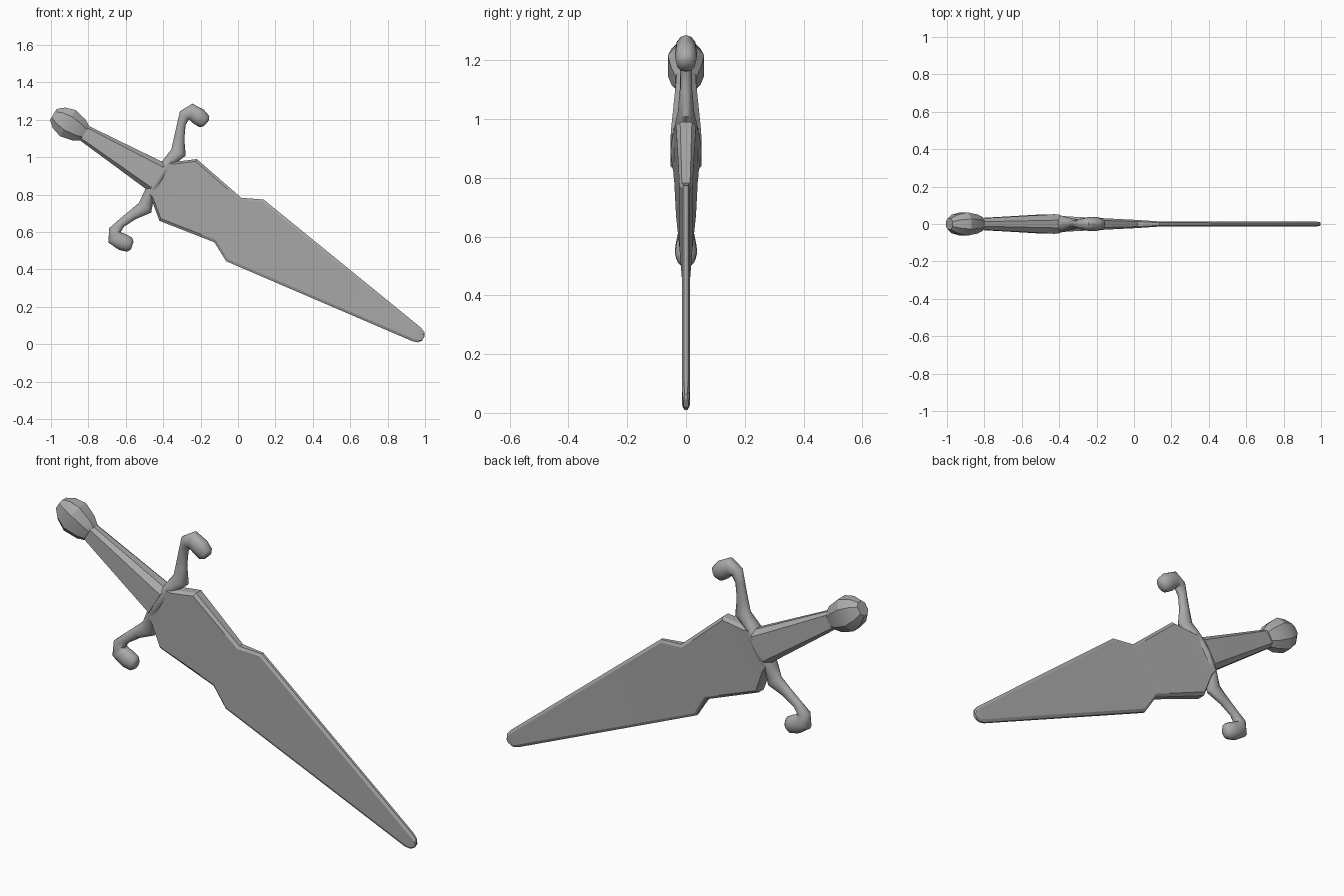
import bpy, bmesh, math
from mathutils import Vector, Matrix

cube = bpy.data.objects.get("Cube")
if cube:
    bpy.data.objects.remove(cube, do_unlink=True)

steel = bpy.data.materials.new("grey steel")
steel.use_nodes = True
GREY = (0.4, 0.4, 0.4, 1)
steel.diffuse_color = GREY
steel.node_tree.nodes["Principled BSDF"].inputs["Base Color"].default_value = GREY

# The dagger lies along local x (tip at +x), then tilts tip-down
PLACE = Matrix.Translation((-0.32, 0, 0.825)) @ Matrix.Rotation(math.radians(31.2), 4, 'Y')


def loft(name, rings, angle):
    """Skin a list of equal rings, cap both ends."""
    bm = bmesh.new()
    rows = [[bm.verts.new(PLACE @ Vector(p)) for p in ring] for ring in rings]
    n = len(rows[0])
    for a, b in zip(rows, rows[1:]):
        for i in range(n):
            j = (i + 1) % n
            bm.faces.new((a[i], a[j], b[j], b[i]))
    bm.faces.new(rows[0])
    bm.faces.new(rows[-1])
    bmesh.ops.recalc_face_normals(bm, faces=bm.faces)
    mesh = bpy.data.meshes.new(name)
    bm.to_mesh(mesh)
    bm.free()
    mesh.materials.append(steel)
    obj = bpy.data.objects.new(name, mesh)
    bpy.context.collection.objects.link(obj)
    bpy.ops.object.select_all(action='DESELECT')
    obj.select_set(True)
    bpy.context.view_layer.objects.active = obj
    bpy.ops.object.shade_smooth_by_angle(angle=math.radians(angle))
    return obj


def chamfered(x, width, inner, depth, edge):
    """Eight-sided section: flat faces front and back, narrow edge strips."""
    quarter = [(width, edge), (inner, depth)]
    half = quarter + [(-w, d) for w, d in reversed(quarter)]
    return [(x, d, w) for w, d in half] + [(x, -d, w) for w, d in reversed(half)]


# Blade: station, half width, half depth, edge half depth
blade = [(-0.12, 0.11, 0.042, 0.02), (-0.095, 0.118, 0.04, 0.02),
         (0, 0.193, 0.034, 0.02), (0.311, 0.139, 0.022, 0.014),
         (0.417, 0.193, 0.014, 0.007), (1.49, 0.043, 0.013, 0.006),
         (1.52, 0.032, 0.011, 0.005), (1.533, 0.013, 0.008, 0.004)]
loft("blade", [chamfered(x, w, w - min(0.014, w / 3), d, e) for x, w, d, e in blade], 25)

# Grip
grip = [(-0.13, 0.088, 0.052), (-0.17, 0.083, 0.051), (-0.61, 0.043, 0.03)]
loft("grip", [chamfered(x, w, w * 0.72, d, d * 0.4) for x, w, d in grip], 25)

# Pommel
pommel = [(-0.585, 0.046, 0.036), (-0.62, 0.066, 0.05), (-0.69, 0.082, 0.062),
          (-0.745, 0.064, 0.05), (-0.78, 0.034, 0.03)]
loft("pommel", [chamfered(x, w, w * 0.5, d, d * 0.45) for x, w, d in pommel], 25)

# Cross guard: x, z, half width, half depth for one arm, mirrored for the other
arm = [(-0.122, 0.055, 0.034, 0.047), (-0.119, 0.11, 0.031, 0.038),
       (-0.102, 0.172, 0.042, 0.028), (-0.138, 0.238, 0.028, 0.021),
       (-0.168, 0.311, 0.023, 0.021), (-0.178, 0.36, 0.032, 0.028),
       (-0.155, 0.392, 0.046, 0.036), (-0.108, 0.392, 0.046, 0.038),
       (-0.07, 0.385, 0.04, 0.033), (-0.056, 0.382, 0.022, 0.02)]
path = [(x, -z, w, d) for x, z, w, d in reversed(arm)]
path += [(-0.125, 0, 0.038, 0.053)] + arm
rings = []
for i, (x, z, w, d) in enumerate(path):
    a, b = path[max(i - 1, 0)], path[min(i + 1, len(path) - 1)]
    t = Vector((b[0] - a[0], 0, b[1] - a[1])).normalized()
    side = Vector((t.z, 0, -t.x))
    ring = []
    for k in range(12):
        ang = math.tau * k / 12
        ring.append(Vector((x, 0, z)) + side * w * math.cos(ang)
                    + Vector((0, d * math.sin(ang), 0)))
    rings.append(ring)
loft("cross_guard", rings, 50)
